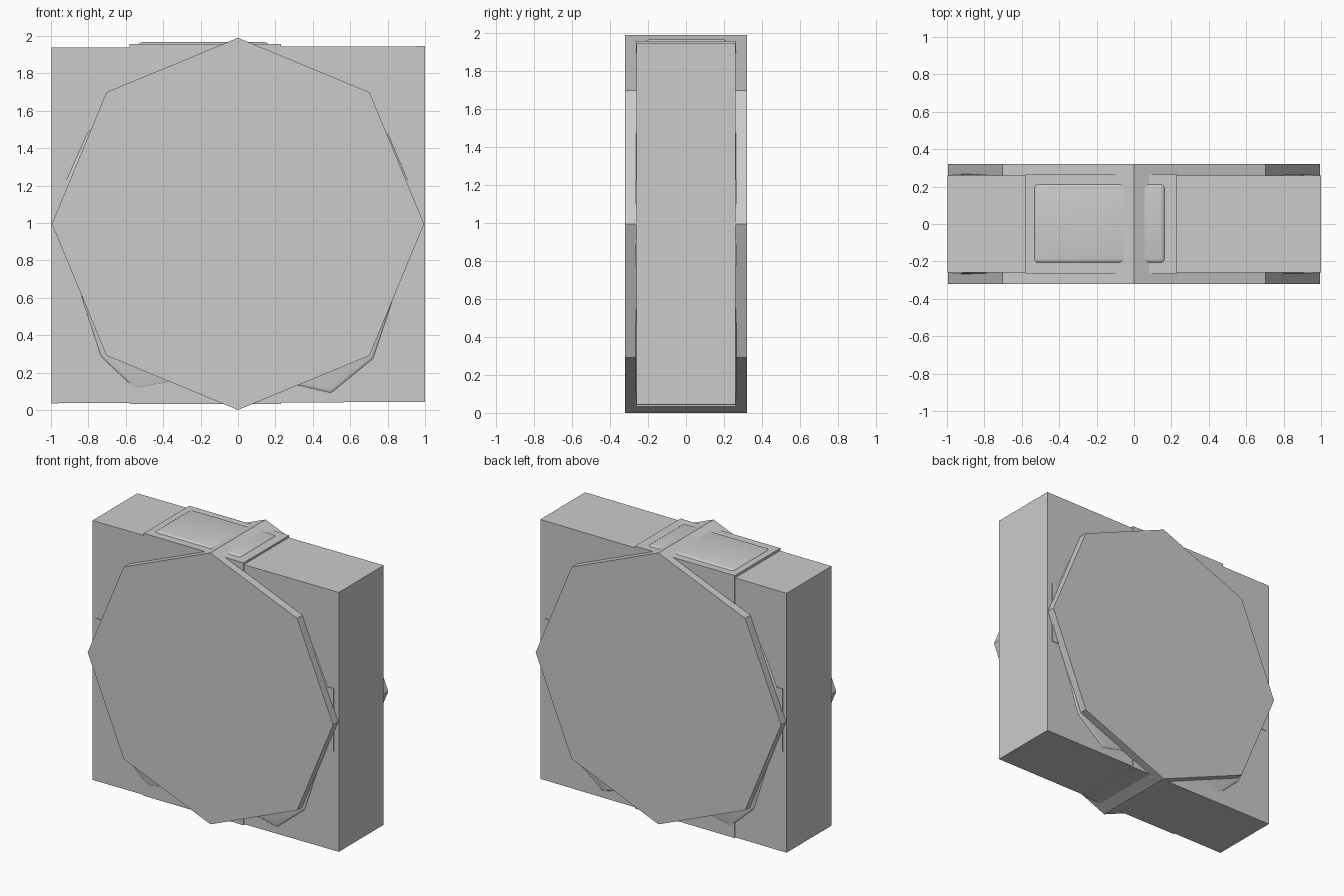
import bpy, bmesh, math

if "Cube" in bpy.data.objects:
    bpy.data.objects.remove(bpy.data.objects["Cube"])


def prism(name, profile, y0, y1, bevel=0.0):
    """Extrude an x/z profile from y0 to y1, optionally with soft edges."""
    bm = bmesh.new()
    face = bm.faces.new([bm.verts.new((x, y0, z)) for x, z in profile])
    ext = bmesh.ops.extrude_face_region(bm, geom=[face])
    for v in ext["geom"]:
        if isinstance(v, bmesh.types.BMVert):
            v.co.y = y1
    bmesh.ops.recalc_face_normals(bm, faces=bm.faces)
    mesh = bpy.data.meshes.new(name)
    bm.to_mesh(mesh)
    bm.free()
    ob = bpy.data.objects.new(name, mesh)
    bpy.context.collection.objects.link(ob)
    if bevel:
        mod = ob.modifiers.new("soft edges", "BEVEL")
        mod.width = bevel
        mod.segments = 4
        mod.limit_method = "ANGLE"
        mod.angle_limit = math.radians(20)
        for p in mesh.polygons:
            p.use_smooth = True
    return ob


def rect(x0, x1, z0, z1):
    return [(x0, z0), (x1, z0), (x1, z1), (x0, z1)]


# main block, very slightly tilted
prism("main_block", [(-0.998, 0.036), (1, 0.043), (1, 1.945), (-0.998, 1.938)], -0.26, 0.26)

# octagonal drum, pointing up, passing right through the block
R = 0.995
prism("octagon_drum",
      [(R * math.sin(i * math.pi / 4), R + R * math.cos(i * math.pi / 4)) for i in range(8)],
      -0.32, 0.32)

# upright and sideways slabs just proud of the block
prism("upright_slab", rect(-0.58, 0.23, 0.033, 1.957), -0.264, 0.264)
prism("cross_slab", rect(-0.97, 0.96, 0.77, 1.23), -0.265, 0.265)

# soft core whose rim peeks out beside the drum
prism("soft_core",
      [(-0.55, 0.10), (0.0, 0.2), (0.42, 0.10), (0.50, 0.08), (0.73, 0.27), (0.94, 0.9),
       (0.95, 1.15), (0.81, 1.48), (0.5, 1.7), (-0.5, 1.7), (-0.81, 1.49),
       (-0.95, 1.18), (-0.94, 0.9), (-0.74, 0.28)],
      -0.266, 0.266, 0.025)

# soft cushion on the top
prism("top_cushion", rect(-0.54, 0.17, 1.80, 1.967), -0.215, 0.22, 0.03)
